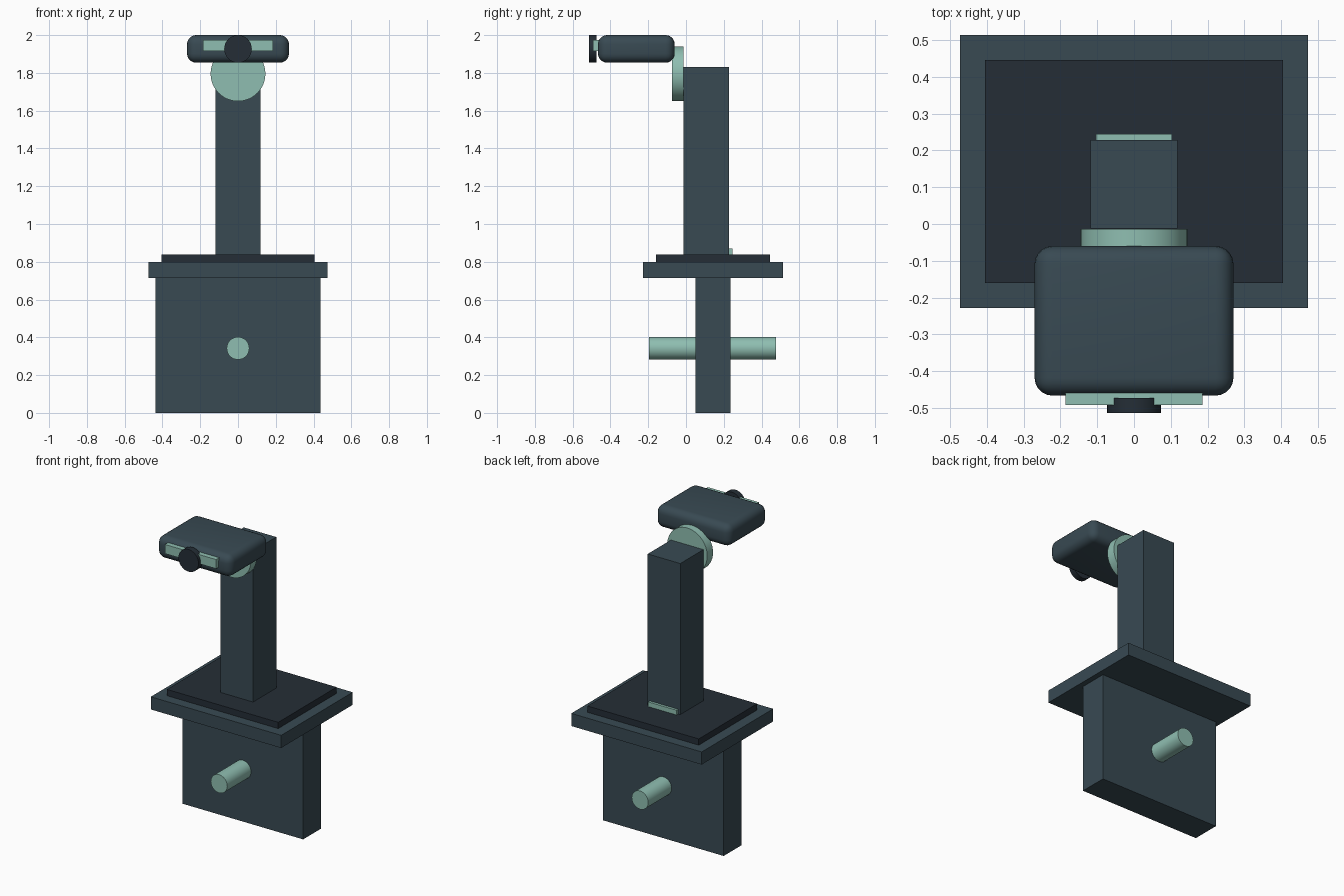
import bpy
import math

cube = bpy.data.objects.get("Cube")
if cube:
    bpy.data.objects.remove(cube, do_unlink=True)


def material(name, rgb):
    mat = bpy.data.materials.new(name)
    mat.use_nodes = True
    mat.diffuse_color = (*rgb, 1)
    mat.node_tree.nodes["Principled BSDF"].inputs["Base Color"].default_value = (*rgb, 1)
    return mat


slate = material("slate", (0.040, 0.068, 0.086))
charcoal = material("charcoal", (0.018, 0.027, 0.037))
mint = material("mint", (0.275, 0.515, 0.440))


def box(name, half_x, y, z, mat):
    """Box symmetric in x, spanning the given y and z ranges."""
    centre = (0, sum(y) / 2, sum(z) / 2)
    bpy.ops.mesh.primitive_cube_add(size=1, location=centre)
    obj = bpy.context.object
    obj.name = name
    obj.scale = (2 * half_x, y[1] - y[0], z[1] - z[0])
    bpy.ops.object.transform_apply(location=False, rotation=False, scale=True)
    obj.data.materials.append(mat)
    return obj


def rod(name, radius, y, z, mat, sides=32):
    """Cylinder lying along y."""
    bpy.ops.mesh.primitive_cylinder_add(
        vertices=sides, radius=radius, depth=y[1] - y[0],
        location=(0, sum(y) / 2, z), rotation=(math.pi / 2, 0, 0))
    obj = bpy.context.object
    obj.name = name
    obj.data.materials.append(mat)
    bpy.ops.object.shade_smooth_by_angle(angle=math.radians(35))
    return obj


# Base: upright panel with a rod through it
box("base_panel", 0.438, (0.05, 0.235), (0, 0.715), slate)
rod("cross_rod", 0.06, (-0.197, 0.477), 0.342, mint)

# Platform
box("platform", 0.473, (-0.228, 0.513), (0.715, 0.798), slate)
box("platform_mat", 0.404, (-0.16, 0.445), (0.798, 0.839), charcoal)

# Column with a small strip at the foot of its back
box("column", 0.118, (-0.012, 0.228), (0.839, 1.83), slate)
box("column_strip", 0.103, (0.228, 0.245), (0.839, 0.87), mint)

# Neck disc
rod("neck_disc", 0.145, (-0.073, -0.013), 1.795, mint, 48)

# Rounded head
head = box("head", 0.27, (-0.466, -0.06), (1.854, 2.0), slate)
bevel = head.modifiers.new("rounding", "BEVEL")
bevel.width = 0.048
bevel.segments = 5
bpy.context.view_layer.objects.active = head
bpy.ops.object.modifier_apply(modifier=bevel.name)
bpy.ops.object.shade_smooth_by_angle(angle=math.radians(40))

# Face bar and lens
box("face_bar", 0.186, (-0.492, -0.45), (1.915, 1.975), mint)
rod("lens", 0.073, (-0.513, -0.473), 1.927, charcoal)
